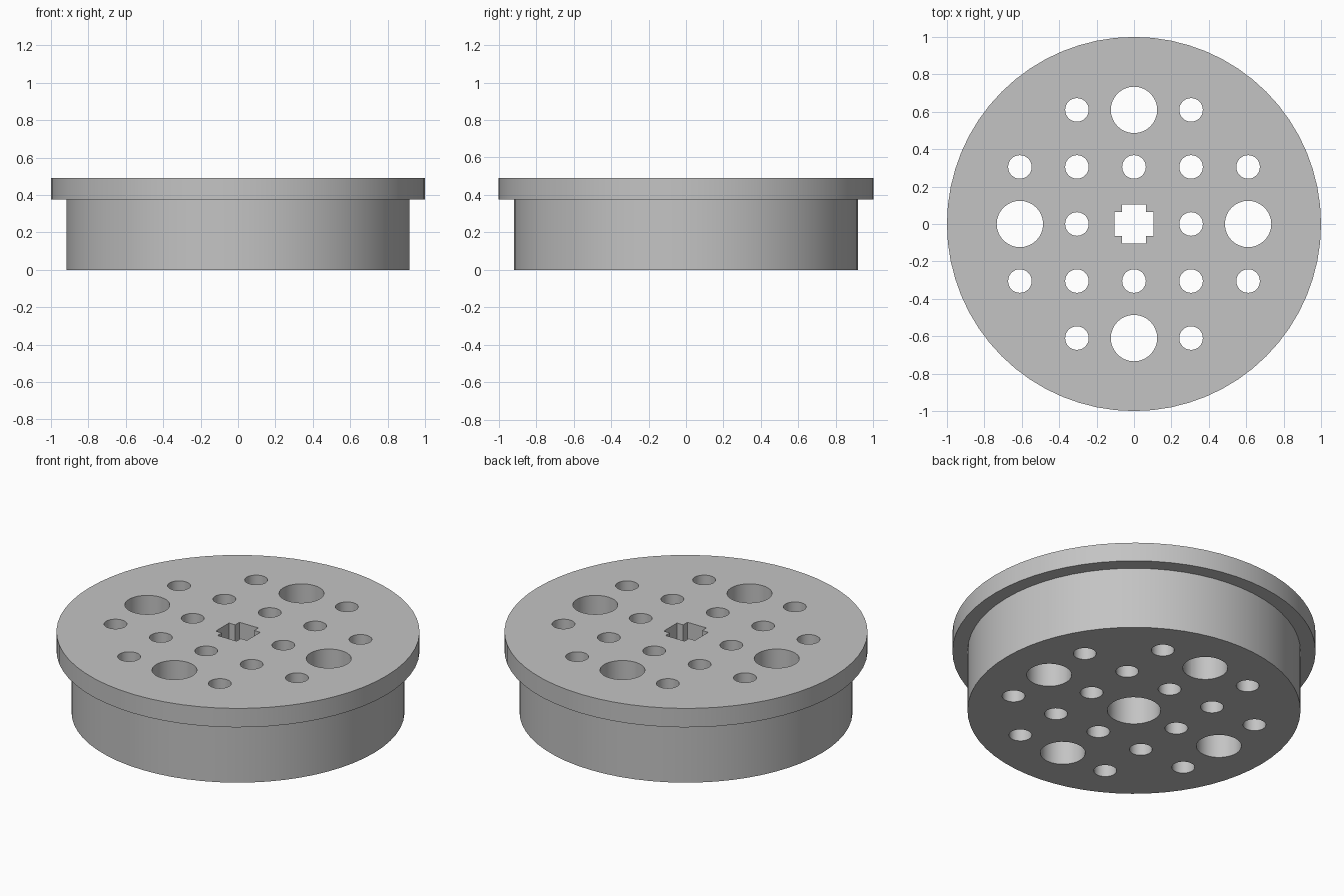
import bpy
import bmesh
import math
from mathutils import Matrix

cube = bpy.data.objects.get("Cube")
if cube:
    bpy.data.objects.remove(cube, do_unlink=True)

HEIGHT = 0.49      # total height
RIM_Z = 0.375      # underside of the flange
PITCH = 0.305      # spacing of the hole grid
BIG, SMALL, BORE = 0.124, 0.063, 0.147

grey = bpy.data.materials.new("plain grey")
grey.use_nodes = True
colour = (0.55, 0.55, 0.55, 1)
grey.diffuse_color = colour
grey.node_tree.nodes["Principled BSDF"].inputs["Base Color"].default_value = colour


def make_object(name, bm):
    bmesh.ops.recalc_face_normals(bm, faces=bm.faces)
    mesh = bpy.data.meshes.new(name)
    bm.to_mesh(mesh)
    bm.free()
    mesh.materials.append(grey)
    obj = bpy.data.objects.new(name, mesh)
    bpy.context.collection.objects.link(obj)
    return obj


def add_cylinder(bm, x, y, radius, z0, z1, sides=32):
    bmesh.ops.create_cone(bm, cap_ends=True, segments=sides, radius1=radius,
                          radius2=radius, depth=z1 - z0,
                          matrix=Matrix.Translation((x, y, (z0 + z1) / 2)))


def extrude_outline(bm, points, z0, z1):
    face = bm.faces.new([bm.verts.new((x, y, z0)) for x, y in points])
    out = bmesh.ops.extrude_face_region(bm, geom=[face])
    verts = [v for v in out["geom"] if isinstance(v, bmesh.types.BMVert)]
    bmesh.ops.translate(bm, verts=verts, vec=(0, 0, z1 - z0))


# Flanged disc: stepped profile turned about the z axis
bm = bmesh.new()
profile = [(0, 0), (0.917, 0), (0.917, RIM_Z), (1, RIM_Z), (1, HEIGHT), (0, HEIGHT)]
verts = [bm.verts.new((r, 0, z)) for r, z in profile]
edges = [bm.edges.new(pair) for pair in zip(verts, verts[1:])]
bmesh.ops.spin(bm, geom=verts + edges, cent=(0, 0, 0), axis=(0, 0, 1),
               angle=2 * math.pi, steps=64)
bmesh.ops.remove_doubles(bm, verts=bm.verts, dist=1e-4)
bmesh.ops.dissolve_limit(bm, angle_limit=0.01, verts=bm.verts, edges=bm.edges)
disc = make_object("flanged_disc", bm)

# Grid of through holes, larger at the four compass points
bm = bmesh.new()
for i in range(-2, 3):
    for j in range(-2, 3):
        if abs(i) + abs(j) in (0, 4):
            continue
        big = i * j == 0 and abs(i + j) == 2
        add_cylinder(bm, i * PITCH, j * PITCH, BIG if big else SMALL, -0.1, HEIGHT + 0.1)
holes = make_object("hole_cutter", bm)

# Round bore from below
bm = bmesh.new()
add_cylinder(bm, 0, 0, BORE, -0.1, RIM_Z)
bore = make_object("bore_cutter", bm)

# Cross-shaped socket through the top
bm = bmesh.new()
a, b = 0.064, 0.105
quarter = [(b, -a), (b, a), (a, a)]
cross = []
for k in range(4):
    turn = Matrix.Rotation(k * math.pi / 2, 2)
    for x, y in quarter:
        cross.append((turn[0][0] * x + turn[0][1] * y, turn[1][0] * x + turn[1][1] * y))
extrude_outline(bm, cross, RIM_Z - 0.05, HEIGHT + 0.1)
socket = make_object("socket_cutter", bm)

# Cut, then drop the cutters
bpy.ops.object.select_all(action="DESELECT")
bpy.context.view_layer.objects.active = disc
disc.select_set(True)
for cutter in (holes, bore, socket):
    cutter.hide_render = True
    mod = disc.modifiers.new(cutter.name, "BOOLEAN")
    mod.operation = "DIFFERENCE"
    mod.solver = "EXACT"
    mod.object = cutter
    bpy.ops.object.modifier_apply(modifier=mod.name)
    bpy.data.objects.remove(cutter, do_unlink=True)

bpy.ops.object.shade_smooth_by_angle(angle=math.radians(30))
